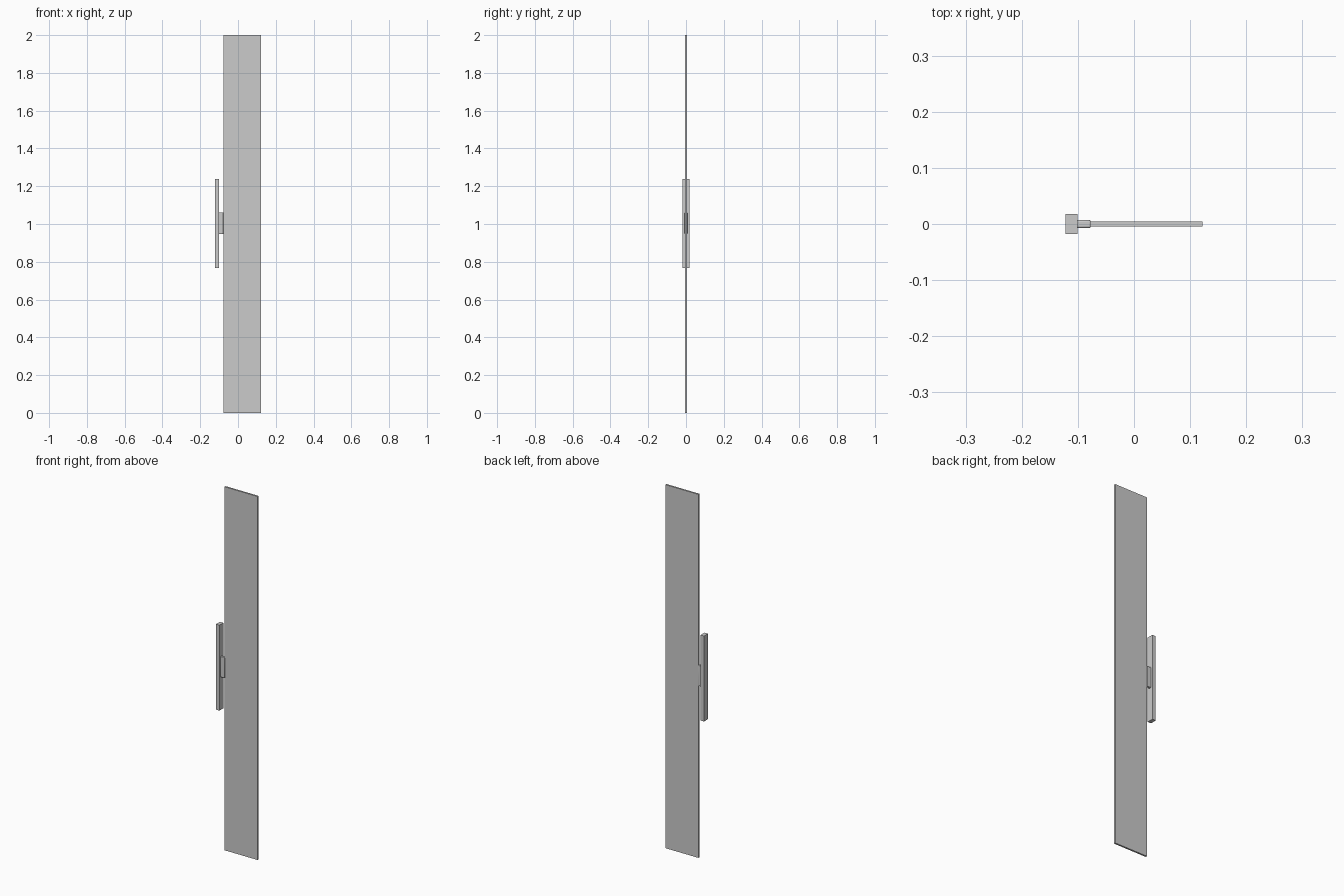
import bpy

if "Cube" in bpy.data.objects:
    bpy.data.objects.remove(bpy.data.objects["Cube"])


def box(name, x, y, z, bevel=0.0, segments=1):
    """Box from (min, max) ranges, with optional bevelled edges."""
    bpy.ops.mesh.primitive_cube_add(
        size=1, location=[sum(r) / 2 for r in (x, y, z)])
    ob = bpy.context.object
    ob.name = name
    ob.scale = [r[1] - r[0] for r in (x, y, z)]
    bpy.ops.object.transform_apply(location=False, rotation=False, scale=True)
    if bevel:
        mod = ob.modifiers.new("edge_bevel", 'BEVEL')
        mod.width = bevel
        mod.segments = segments
        bpy.ops.object.shade_smooth_by_angle()
    return ob


T = 0.0047  # half thickness of the panel

# Tall thin panel with slim edge strips at the bottom and right
box("panel", (-0.078, 0.118), (-T, T), (0.006, 2.0))
box("bottom_strip", (-0.078, 0.118), (-T, T), (0.0, 0.006))
box("side_strip", (0.118, 0.122), (-T, T), (0.0, 2.0))

# Neck joining the panel to the grip, with rounded edges
box("neck", (-0.103, -0.077), (-0.007, 0.007), (0.947, 1.061), 0.003, 3)

# Upright grip bar
box("grip_bar", (-0.122, -0.101), (-0.0175, 0.0175), (0.767, 1.237))
